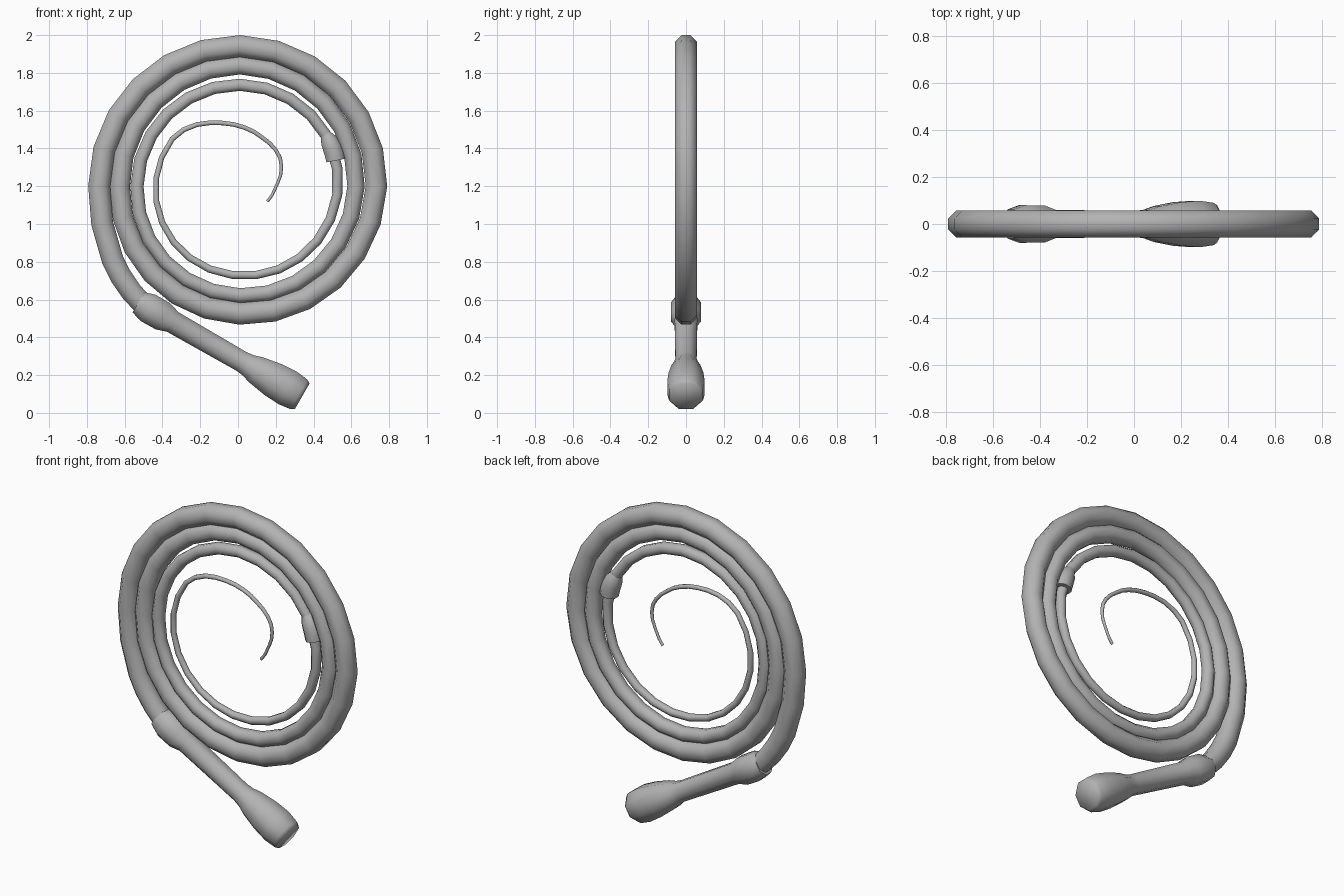
import bpy, bmesh, math
from mathutils import Vector

cube = bpy.data.objects.get("Cube")
if cube:
    bpy.data.objects.remove(cube, do_unlink=True)

leather = bpy.data.materials.new("grey leather")
leather.use_nodes = True
GREY = (0.45, 0.45, 0.45, 1)
leather.diffuse_color = GREY
leather.node_tree.nodes["Principled BSDF"].inputs["Base Color"].default_value = GREY

SIDES = 8
DEPTH = Vector((0, 1, 0))
CENTRE = Vector((0.01, 0, 1.2))


def tube(name, stations):
    """Sweep an octagon along (point, radius) stations lying in the xz plane."""
    bm = bmesh.new()
    rings = []
    last = len(stations) - 1
    for i, (point, radius) in enumerate(stations):
        tangent = (stations[min(i + 1, last)][0] - stations[max(i - 1, 0)][0]).normalized()
        side = tangent.cross(DEPTH)
        r = radius / math.cos(math.pi / SIDES)
        ring = []
        for k in range(SIDES):
            a = (k + 0.5) * math.tau / SIDES
            ring.append(bm.verts.new(point + side * r * math.cos(a) + DEPTH * r * math.sin(a)))
        rings.append(ring)
    for a, b in zip(rings, rings[1:]):
        for k in range(SIDES):
            n = (k + 1) % SIDES
            bm.faces.new((a[k], a[n], b[n], b[k]))
    bm.faces.new(rings[0])
    bm.faces.new(rings[-1])
    bmesh.ops.recalc_face_normals(bm, faces=bm.faces)
    mesh = bpy.data.meshes.new(name)
    bm.to_mesh(mesh)
    bm.free()
    mesh.materials.append(leather)
    obj = bpy.data.objects.new(name, mesh)
    bpy.context.collection.objects.link(obj)
    bpy.ops.object.select_all(action="DESELECT")
    obj.select_set(True)
    bpy.context.view_layer.objects.active = obj
    bpy.ops.object.shade_smooth_by_angle(angle=math.radians(60))
    return obj


def spiral(keys, start, end, step=15):
    """Stations every step degrees; keys are (angle, coil radius, tube radius)."""
    stations = []
    angle = start
    while angle >= end:
        for (a0, c0, t0), (a1, c1, t1) in zip(keys, keys[1:]):
            if a0 >= angle >= a1:
                f = (a0 - angle) / (a0 - a1)
                c, t = c0 + (c1 - c0) * f, t0 + (t1 - t0) * f
                break
        a = math.radians(angle)
        stations.append((CENTRE + c * Vector((math.cos(a), 0, math.sin(a))), t))
        angle -= step
    return stations


# Handle: pommel, straight grip and collar in one turned profile
butt = Vector((0.34, 0, 0.088))
axis = (Vector((-0.50, 0, 0.57)) - butt).normalized()
profile = [(0, .078), (.02, .09), (.09, .099), (.18, .093), (.28, .076),
           (.33, .061), (.37, .056), (.79, .06), (.85, .079), (.94, .08), (1.0, .062)]
tube("handle", [(butt + axis * t, r) for t, r in profile])

# Thong: the thick lash, coiling clockwise inward from the collar
thong_keys = [(231, .81, .056), (221, .797, .058), (208, .775, .058), (195, .755, .058),
              (180, .745, .058), (90, .742, .058), (0, .723, .057),
              (-90, .675, .058), (-180, .635, .053), (-270, .64, .048),
              (-360, .615, .046), (-450, .58, .04), (-540, .545, .035),
              (-630, .537, .032), (-695, .53, .03)]
tube("thong", spiral(thong_keys, 231, 210, 7) + spiral(thong_keys, 195, -690))

# Knot: the short collar joining thong and fall
knot_keys = [(31, .53, .03), (28, .53, .044), (24, .53, .05), (20, .53, .052), (15, .525, .05)]
tube("knot", spiral(knot_keys, 31, 15, 4))

# Fall: the thin tip that curls to the middle
fall_keys = [(25, .53, .03), (0, .52, .027), (-90, .473, .021), (-180, .447, .015),
             (-218, .436, .014), (-230, .412, .013), (-252, .352, .012),
             (-270, .318, .012), (-294, .284, .011), (-323, .264, .01),
             (-340, .234, .009), (-360, .19, .008), (-389, .165, .008)]
fall = spiral(fall_keys, 25, -215) + spiral(fall_keys, -225, -389, 10)
fall.append((Vector((0.155, 0, 1.12)), 0.008))
tube("fall", fall)
